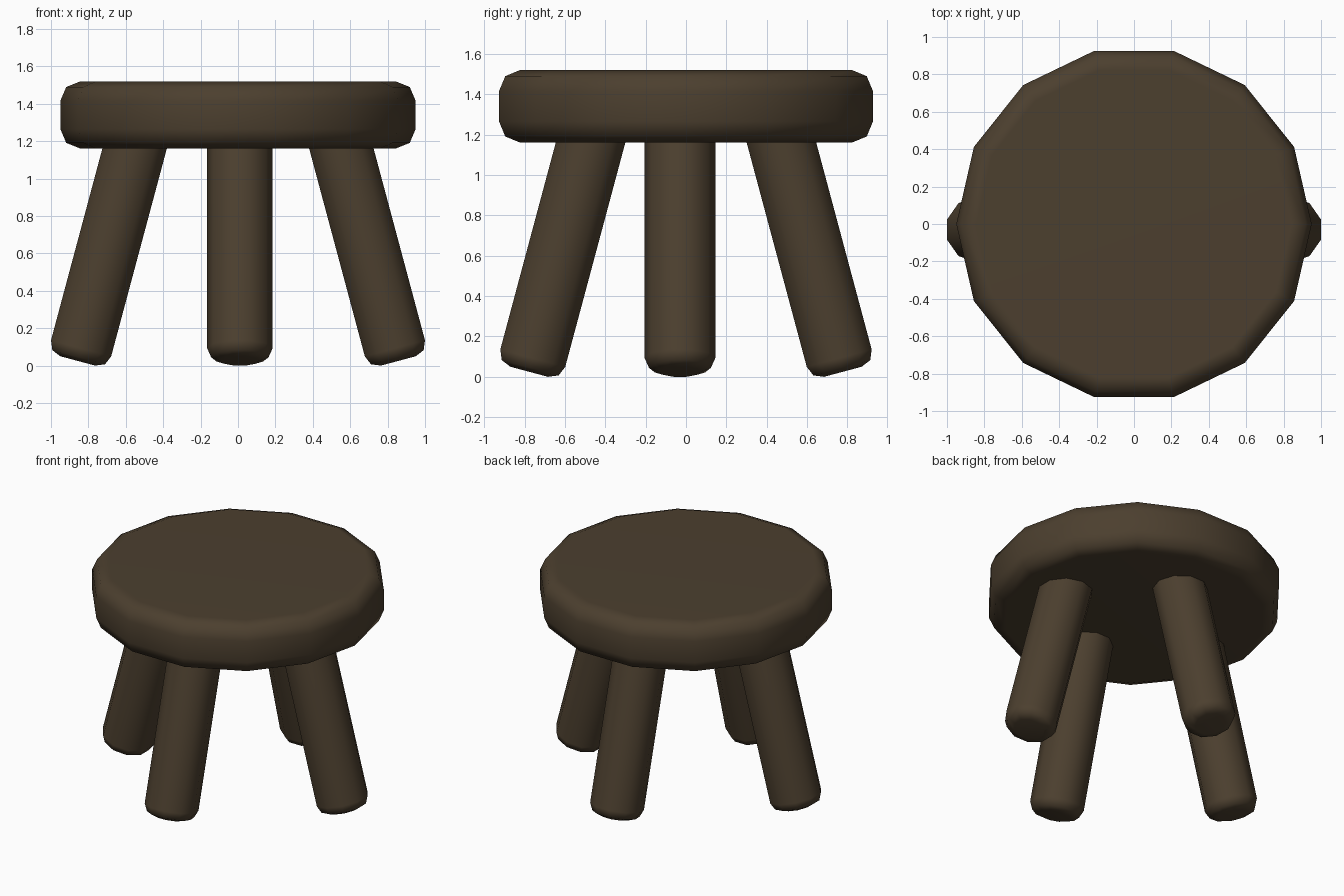
import bpy, bmesh, math
from mathutils import Matrix, Vector

if "Cube" in bpy.data.objects:
    bpy.data.objects.remove(bpy.data.objects["Cube"])

wood = bpy.data.materials.new("dark brown wood")
wood.diffuse_color = (0.072, 0.050, 0.028, 1.0)
wood.use_nodes = True
wood.node_tree.nodes["Principled BSDF"].inputs["Base Color"].default_value = wood.diffuse_color


def bevelled_cylinder(name, sides, radius, depth, bevel, matrix, turn=0.0):
    """Cylinder with both rims rounded, base at the local origin, along local z."""
    bm = bmesh.new()
    bmesh.ops.create_cone(bm, cap_ends=True, segments=sides, radius1=radius,
                          radius2=radius, depth=depth)
    # put one vertex on local +x, then apply the requested turn
    v = bm.verts[:][0].co
    spin = turn - math.atan2(v.y, v.x)
    bmesh.ops.rotate(bm, verts=bm.verts, matrix=Matrix.Rotation(spin, 3, 'Z'))
    bmesh.ops.translate(bm, verts=bm.verts, vec=(0, 0, depth / 2))
    rims = [e for e in bm.edges if abs(e.verts[0].co.z - e.verts[1].co.z) < 1e-4]
    bmesh.ops.bevel(bm, geom=rims, offset=bevel, segments=2, profile=0.5,
                    affect='EDGES')
    bm.transform(matrix)
    bmesh.ops.recalc_face_normals(bm, faces=bm.faces)
    mesh = bpy.data.meshes.new(name)
    bm.to_mesh(mesh)
    bm.free()
    mesh.materials.append(wood)
    for p in mesh.polygons:
        p.use_smooth = True
    obj = bpy.data.objects.new(name, mesh)
    bpy.context.collection.objects.link(obj)
    obj.modifiers.new("weighted normals", 'WEIGHTED_NORMAL')
    return obj


# Seat: 14-sided disc with soft rims
bevelled_cylinder("seat", 14, 0.95, 0.36, 0.105, Matrix.Translation((0, 0, 1.16)))

# Legs: ten-sided, flat side outward, leaning in by 15 degrees
lean = math.radians(15)
for name, angle, foot in (
    ("right_leg", 0, (0.857, -0.03)),
    ("back_leg", 90, (0.01, 0.777)),
    ("left_leg", 180, (-0.857, -0.03)),
    ("front_leg", 270, (0.01, -0.777)),
):
    place = (Matrix.Translation(Vector((*foot, 0.025)))
             @ Matrix.Rotation(math.radians(angle), 4, 'Z')
             @ Matrix.Rotation(-lean, 4, 'Y'))
    bevelled_cylinder(name, 10, 0.175, 1.32, 0.07, place, turn=math.radians(18))
